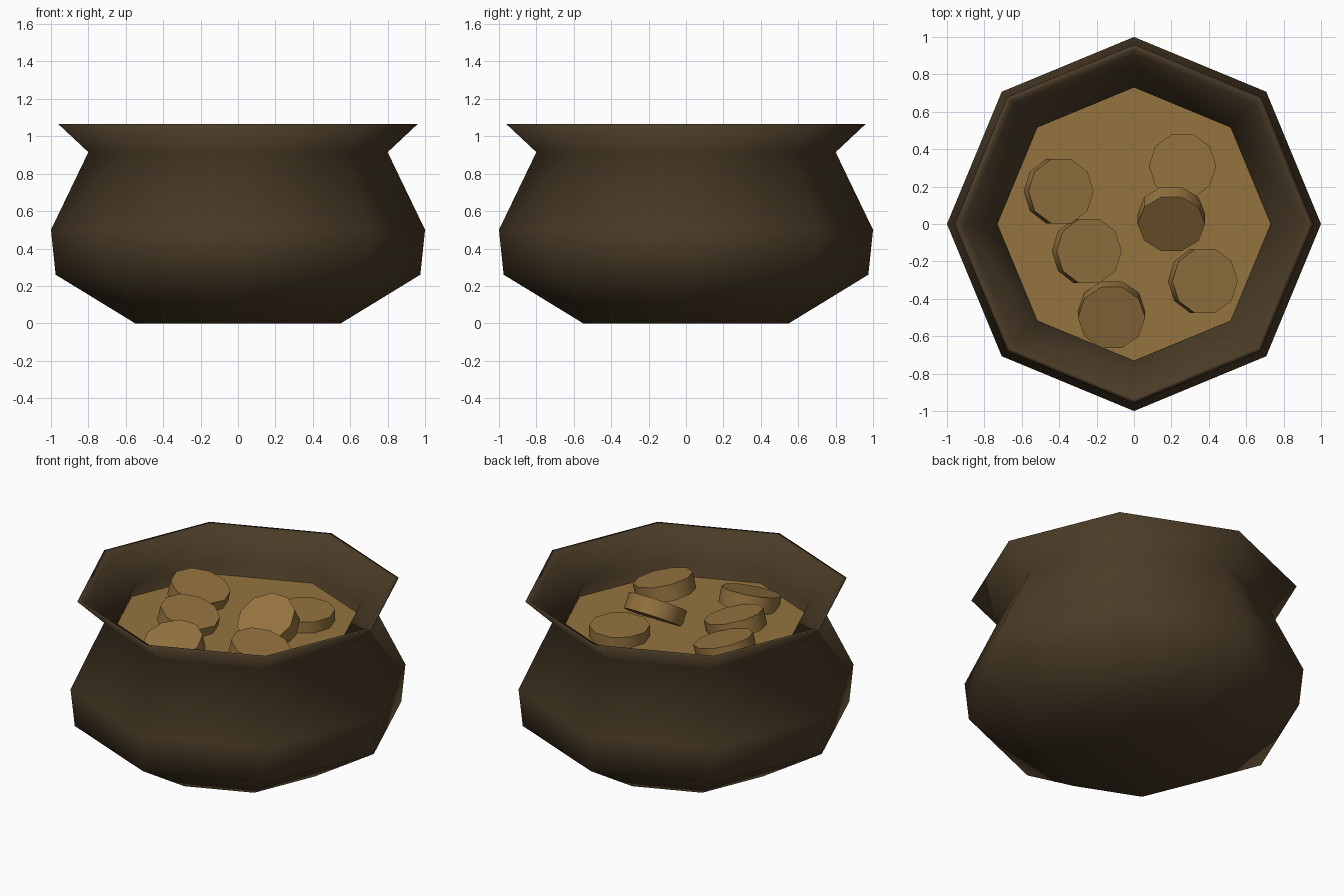
import bpy
import bmesh
from math import sin, cos, pi, radians
from mathutils import Euler, Vector

cube = bpy.data.objects.get("Cube")
if cube:
    bpy.data.objects.remove(cube, do_unlink=True)


def make_material(name, rgb):
    mat = bpy.data.materials.new(name)
    mat.use_nodes = True
    colour = (*rgb, 1.0)
    mat.diffuse_color = colour
    bsdf = mat.node_tree.nodes["Principled BSDF"]
    bsdf.inputs["Base Color"].default_value = colour
    bsdf.inputs["Roughness"].default_value = 0.8
    return mat


pot_brown = make_material("dark brown", (0.069, 0.044, 0.020))
gold = make_material("dull gold", (0.300, 0.172, 0.050))


def add_object(name, bm, material):
    mesh = bpy.data.meshes.new(name)
    bmesh.ops.recalc_face_normals(bm, faces=bm.faces)
    bm.to_mesh(mesh)
    bm.free()
    mesh.materials.append(material)
    obj = bpy.data.objects.new(name, mesh)
    bpy.context.collection.objects.link(obj)
    return obj


def lathe(name, profile, sides, material):
    """Turn a (radius, height) profile around z and cap both ends."""
    bm = bmesh.new()
    rings = []
    for r, z in profile:
        angles = [2 * pi * i / sides for i in range(sides)]
        rings.append([bm.verts.new((r * cos(a), r * sin(a), z)) for a in angles])
    for low, high in zip(rings, rings[1:]):
        for i in range(sides):
            j = (i + 1) % sides
            bm.faces.new((low[i], low[j], high[j], high[i]))
    bm.faces.new(rings[0])
    bm.faces.new(rings[-1])
    return add_object(name, bm, material)


# Pot: outer wall, flared rim, inner neck and hidden inner floor
pot = lathe("pot", [
    (0.55, 0.0), (0.975, 0.26), (1.0, 0.5), (0.80, 0.915), (0.96, 1.065),
    (0.935, 1.065), (0.91, 1.04), (0.73, 0.91), (0.78, 0.78),
], 8, pot_brown)
pot.data.shade_smooth()

# Level gold filling, tucked just inside the wall
lathe("gold_filling", [(0.77, 0.79), (0.765, 0.815)], 8, gold)

# Coins: centre of the top face, then tilt about x and y in degrees
RADIUS, THICKNESS = 0.18, 0.10
coins = [
    ((-0.39, 0.175, 0.92), 0, 15),
    ((-0.24, -0.145, 0.915), 0, 15),
    ((-0.12, -0.50, 0.90), 18, 0),
    ((0.26, 0.31, 0.885), 0, 0),
    ((0.20, 0.0, 0.935), 33, 0),
    ((0.38, -0.305, 0.925), 0, 14),
]
for number, (top, tilt_x, tilt_y) in enumerate(coins, 1):
    coin = lathe(f"coin_{number}", [(RADIUS, -THICKNESS), (RADIUS, 0.0)], 10, gold)
    coin.location = Vector(top)
    coin.rotation_euler = Euler((radians(tilt_x), radians(tilt_y), 0))
    bpy.ops.object.select_all(action="DESELECT")
    coin.select_set(True)
    bpy.context.view_layer.objects.active = coin
    bpy.ops.object.shade_smooth_by_angle(angle=radians(40))
